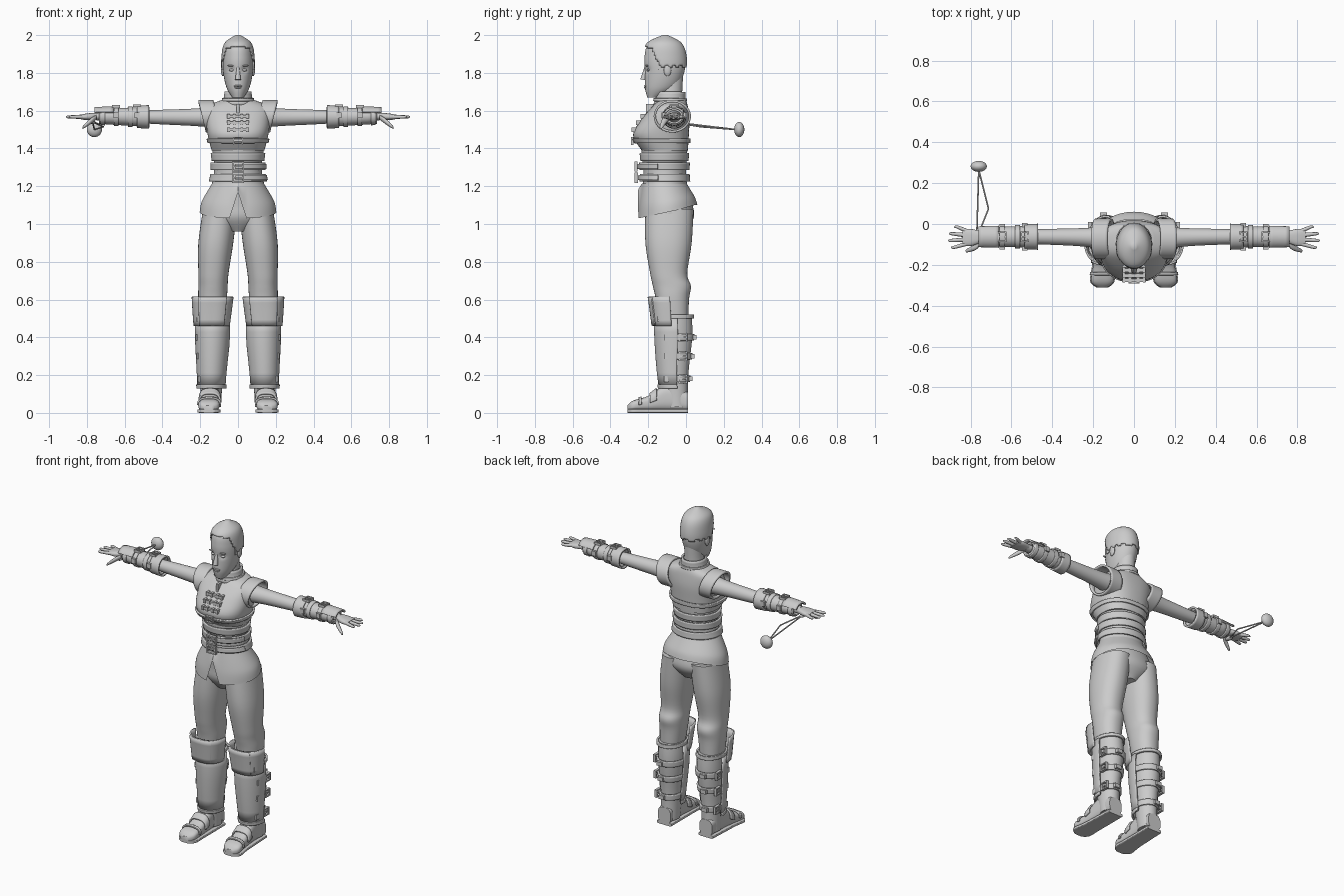
import bpy, bmesh
from math import cos, sin, pi, radians, exp
from mathutils import Matrix, Vector

default = bpy.data.objects.get("Cube")
if default:
    bpy.data.objects.remove(default, do_unlink=True)

# One plain material for the whole figure
GREY = (0.6, 0.6, 0.6, 1)
grey = bpy.data.materials.new("plain_grey")
grey.use_nodes = True
grey.diffuse_color = GREY
grey.node_tree.nodes["Principled BSDF"].inputs["Base Color"].default_value = GREY
parts = []


def finish(name, bm, mirror=False, thick=0):
    bmesh.ops.recalc_face_normals(bm, faces=bm.faces)
    mesh = bpy.data.meshes.new(name)
    bm.to_mesh(mesh)
    bm.free()
    mesh.materials.append(grey)
    obj = bpy.data.objects.new(name, mesh)
    bpy.context.collection.objects.link(obj)
    if thick:
        modifier = obj.modifiers.new("thickness", "SOLIDIFY")
        modifier.thickness, modifier.offset = thick, 0
    if mirror:
        obj.modifiers.new("mirror", "MIRROR").use_mirror_merge = False
    parts.append(obj)


def blend(rows, steps):
    """Smoothly interpolate section rows."""
    smooth = []
    last = len(rows) - 1
    for i in range(last):
        before, start, end, after = rows[max(0, i - 1)], rows[i], rows[i + 1], rows[min(last, i + 2)]
        for step in range(steps):
            u = step / steps
            ease = u * u * (3 - 2 * u)
            leave, arrive = u * (1 - u) ** 2 / 2, u * u * (u - 1) / 2
            smooth.append([b + (c - b) * ease + (c - a) * leave + (d - b) * arrive
                           for a, b, c, d in zip(before, start, end, after)])
    return smooth + [rows[last]]


def section(rows, position):
    """The blended section at one position along a form."""
    path = blend(rows, 9)
    for low, high in zip(path, path[1:]):
        if position <= high[0]:
            break
    u = (position - low[0]) / (high[0] - low[0])
    return [a + (b - a) * u for a, b in zip(low, high)]


def loft(name, rows, axis="z", seg=48, steps=5, power=2, arc=(0, 360), cap=True,
         thick=0, mirror=False, shape=None, keep=None):
    """Rows are (position, low, high, low, high) of rounded sections along an axis."""
    bm = bmesh.new()
    closed = arc[1] - arc[0] == 360
    count = seg if closed else seg + 1
    rings = []
    for t, a_low, a_high, b_low, b_high in blend(rows, steps):
        ring = []
        for k in range(count):
            angle = radians(arc[0] + (arc[1] - arc[0]) * k / seg)
            c, s = (abs(v) ** (2 / power) * (1 if v > 0 else -1) for v in (cos(angle), sin(angle)))
            a = (a_low + a_high + (a_high - a_low) * c) / 2
            b = (b_low + b_high + (b_high - b_low) * s) / 2
            co = Vector({"z": (a, b, t), "x": (t, a, b), "y": (a, t, b)}[axis])
            ring.append(bm.verts.new(shape(co) if shape else co))
        rings.append(ring)
    for low, high in zip(rings, rings[1:]):
        for k in range(seg):
            n = (k + 1) % count
            bm.faces.new((low[k], low[n], high[n], high[k]))
    if cap and closed:
        bm.faces.new(rings[0])
        bm.faces.new(rings[-1])
    if keep:
        unwanted = [f for f in bm.faces if not keep(f.calc_center_median())]
        bmesh.ops.delete(bm, geom=unwanted, context="FACES")
    finish(name, bm, mirror, thick)


def wrap(name, base, start, end, gap, thick=.01, **options):
    """A shell that follows another form at a small distance."""
    rows = []
    for k in range(6):
        t, a, b, c, d = section(base, start + (end - start) * k / 5)
        rows.append((t, a - gap, b + gap, c - gap, d + gap))
    loft(name, rows, steps=1, cap=False, thick=thick, **options)


def centred(*rows):
    """Expand (height, half width, front, back) rows."""
    return [(z, -half, half, front, back) for z, half, front, back in rows]


def tube(name, points):
    """A tapering finger along x."""
    rows = [(x, y - r, y + r, z - r, z + r) for x, y, z, r in points]
    loft(name, rows, "x", seg=12, mirror=True)


def boxes(name, items, mirror=False, turn=Matrix()):
    bm = bmesh.new()
    for place, size in items:
        matrix = Matrix.Translation(place) @ turn.to_4x4() @ Matrix.Diagonal((*size, 1))
        bmesh.ops.create_cube(bm, size=1, matrix=matrix)
    finish(name, bm, mirror)


def buckle(name, place, width, height, turn_axis=None, mirror=False):
    """A square frame with a tongue, facing the front unless turned."""
    turn = Matrix.Rotation(pi / 2, 4, turn_axis) if turn_axis else Matrix()
    bar = min(width, height) / 5
    items = [((0, 0, 0), (width, bar, bar))]
    for side in (-1, 1):
        items.append(((side * width / 2, 0, 0), (bar, bar * 2, height)))
        items.append(((0, 0, side * height / 2), (width + bar, bar * 2, bar)))
    boxes(name, [(Vector(place) + turn @ Vector(o), size) for o, size in items], mirror, turn)


def blob(name, place, size, mirror=False):
    bm = bmesh.new()
    matrix = Matrix.Translation(place) @ Matrix.Diagonal((*size, 1))
    bmesh.ops.create_uvsphere(bm, u_segments=20, v_segments=12, radius=1, matrix=matrix)
    finish(name, bm, mirror)


def rod(name, start, end, radius, tip):
    start, end = Vector(start), Vector(end)
    along = end - start
    matrix = Matrix.Translation((start + end) / 2) @ along.to_track_quat("Z", "Y").to_matrix().to_4x4()
    bm = bmesh.new()
    bmesh.ops.create_cone(bm, cap_ends=True, segments=10, radius1=radius, radius2=tip,
                          depth=along.length, matrix=matrix)
    finish(name, bm)


# Head, with hollow eye sockets
def sockets(co):
    if co.y < -.12:
        across, up = (abs(co.x) - .034) / .016, (co.z - 1.817) / .014
        co.y += .011 * exp(-across ** 2 - up ** 2)
    return co


skull = centred((1.67, .03, -.205, -.14), (1.72, .06, -.217, -.05), (1.8, .078, -.217, -.01),
                (1.88, .08, -.22, -.005), (1.95, .065, -.2, -.03), (1.99, .01, -.12, -.1))
loft("head", skull, seg=72, steps=8, shape=sockets)


# Close-cropped hair with a scalloped hairline
def in_hair(co):
    side = min(1, max(0, (co.y + .185) * 20))
    return co.z > 1.935 - side / 10 + .006 * sin(co.y * 170)


crown = Vector((0, -.11, 1.85))
loft("hair", skull, seg=72, steps=8, thick=.007, keep=in_hair, shape=lambda co: crown.lerp(co, 1.055))
boxes("sideburns", [((.08, -.135, 1.84), (.007, .02, .05))], mirror=True)

# Face details
rod("nose", (0, -.213, 1.835), (0, -.226, 1.763), .006, .016)
blob("eyes", (.034, -.2, 1.815), (.015, .008, .007), mirror=True)
blob("brows", (.036, -.207, 1.838), (.022, .008, .004), mirror=True)
for name, z, half in (("upper_lip", 1.731, .023), ("lower_lip", 1.722, .019)):
    blob(name, (0, -.213, z), (half, .01, .005))
blob("ears", (.08, -.098, 1.815), (.01, .02, .033), mirror=True)

# Neck and collar
neck = centred((1.6, .1, -.17, 0), (1.66, .06, -.147, -.02), (1.79, .05, -.135, -.015))
loft("neck", neck)
wrap("collar", neck, 1.63, 1.7, .012)
wrap("collar_trim", neck, 1.65, 1.665, .02)

# Sleeveless vest and its shoulder caps
vest = centred((1.39, .14, -.235, .01), (1.47, .16, -.28, .015), (1.55, .17, -.24, .018),
               (1.62, .165, -.18, .01), (1.655, .09, -.145, 0))
loft("vest", vest, power=2.4)


def slant(co):
    return co + Vector(((co.z - 1.65) / 4, 0, 0))


loft("shoulder_caps", [(x, -.165, .02, 1.49, 1.65) for x in (.13, .21)], "x",
     cap=False, thick=.012, mirror=True, shape=slant)

# Chest fastenings
clasps = [((0, -.188, 1.61), (.014, .045, .05))]
for z in (1.5, 1.535, 1.57):
    y = section(vest, z)[3] + .003
    clasps.append(((0, y, z), (.11, .028, .013)))
    clasps += [((x, y, z), (.014, .036, .024)) for x in (-.05, -.02, .02, .05)]
boxes("chest_clasps", clasps)
wrap("chest_strap", vest, 1.43, 1.452, .006, power=2.4)
buckle("chest_buckle", (0, -.285, 1.44), .045, .035)

# Waist wrap, belts and buckles
waist = centred((1.17, .15, -.23, .01), (1.28, .126, -.226, 0), (1.4, .137, -.238, .008))
loft("waist_wrap", waist)
wrap("upper_wrap", waist, 1.335, 1.375, .006)
for name, z in (("upper_belt", 1.305), ("lower_belt", 1.245)):
    wrap(name, waist, z - .02, z + .02, .014)
    wrap(name + "_end", waist, z - .013, z + .013, .025, arc=(265, 345))
    buckle(name + "_buckle", (0, section(waist, z)[3] - .037, z), .055, .045)


# Flared skirt with a split front and a dipping hem
def hem(co):
    front = min(1, max(0, (-.05 - co.y) * 5))
    back = min(1, max(0, (co.y + .05) * 10))
    drop = 1 + .3 * front - .2 * back
    if front:
        drop *= min(1, .25 + abs(co.x) * 17)
    return Vector((co.x, co.y, 1.215 - (1.215 - co.z) * drop))


loft("skirt", centred((1.073, .203, -.255, .06), (1.13, .19, -.25, .045), (1.215, .137, -.232, .004)),
     seg=112, steps=8, cap=False, shape=hem)

# Trousers
loft("hips", centred((.96, .06, -.17, -.01), (1.03, .18, -.215, .04), (1.1, .178, -.22, .035), (1.19, .142, -.225, .003)))
trousers = [(.45, .08, .2, -.14, .01), (.6, .06, .21, -.16, .016), (.67, .055, .21, -.175, .026),
            (.74, .05, .21, -.19, .007), (.9, .025, .21, -.215, .03), (1.08, .005, .185, -.215, .04)]
loft("trouser_legs", trousers, mirror=True, power=2.2)

# Boots, shin guards and knee guards
boots = [(.03, .09, .195, -.11, .01), (.2, .08, .2, -.135, .012), (.4, .06, .21, -.15, .033), (.52, .065, .21, -.15, .03)]
loft("boots", boots, mirror=True)
wrap("boot_cuffs", boots, .5, .52, .007, mirror=True)
front_half = (172, 368)
wrap("shin_guards", boots, .14, .5, .013, arc=front_half, mirror=True)
wrap("ankle_rims", boots, .13, .15, .018, arc=front_half, mirror=True)
wrap("knee_guards", trousers, .46, .615, .03, arc=(183, 357), power=2.6, mirror=True)
wrap("knee_panels", trousers, .463, .615, .036, arc=(235, 305), power=2.6, mirror=True)
for z in (.18, .3, .4):
    inner, outer, front, back = section(boots, z)[1:]
    wrap("calf_strap", boots, z - .017, z + .017, .006, arc=(-30, 210), mirror=True)
    boxes("strap_end", [((.15, back + .013, z), (.035, .02, .024))], mirror=True)
    boxes("guard_stud", [((outer + .003, -.1, z), (.018, .032, .032))], mirror=True)
    buckle("calf_buckle", (outer + .006, -.015, z), .04, .04, "Z", mirror=True)
boxes("knee_studs", [((.21, -.135, .5), (.02, .032, .032))], mirror=True)

# Shoes
shoes = [(-.31, .13, .18, .01, .04), (-.28, .1, .21, .01, .065), (-.2, .1, .2, .01, .09),
         (-.1, .1, .195, .01, .15), (.01, .1, .19, .01, .11)]
loft("shoes", shoes, "y", power=2.8, mirror=True)
loft("soles", [(y, low - .005, high + .005, 0, .02) for y, low, high, *rest in shoes], "y", power=6, mirror=True)
upper = dict(axis="y", power=2.8, arc=(0, 180), mirror=True)
wrap("shoe_straps", shoes, -.19, -.155, .006, **upper)
wrap("toe_caps", shoes, -.25, -.235, .004, **upper)

# Arms and bracers
arms = [(.12, -.13, -.01, 1.51, 1.62), (.25, -.11, -.02, 1.52, 1.61), (.45, -.1, -.025, 1.53, 1.603), (.76, -.09, -.035, 1.55, 1.59)]
sleeve = dict(axis="x", mirror=True)
loft("arms", arms, **sleeve)
wrap("bracers", arms, .48, .735, .013, **sleeve)
wrap("bracer_cuffs", arms, .47, .535, .022, **sleeve)
wrap("hand_flaps", arms, .66, .76, .024, arc=(25, 155), **sleeve)
for x in (.57, .645, .715):
    wrap("bracer_strap", arms, x - .012, x + .012, .019, **sleeve)
for x in (.535, .645):
    low, high, bottom, top = section(arms, x)[1:]
    buckle("bracer_buckle", (x, -.062, top + .027), .036, .045, "X", mirror=True)
    boxes("bracer_tabs", [((x, y, 1.575), (.026, .018, .03)) for y in (low - .023, high + .023)], mirror=True)

# Hands
loft("palms", [(.745, -.09, -.036, 1.553, 1.59), (.8, -.108, -.024, 1.55, 1.585), (.84, -.104, -.026, 1.556, 1.578)],
     power=2.5, **sleeve)
for i, tip in enumerate((.895, .91, .905, .88)):
    base = -.097 + i * .021
    end = base + (i - 1.4) * .012
    tube("fingers", [(.82, base, 1.567, .011), (tip - .015, end, 1.567, .008), (tip, end, 1.567, .003)])
tube("thumbs", [(.75, -.09, 1.565, .012), (.775, -.112, 1.548, .015), (.816, -.13, 1.515, .009), (.824, -.132, 1.508, .003)])

# Ball on cords held in the right hand
blob("sling_ball", (-.76, .282, 1.5), (.04, .027, .04))
ball_end, bend, hand = (-.76, .265, 1.5), (-.712, .075, 1.515), (-.77, -.07, 1.54)
for name, start, end in (("straight_cord", ball_end, hand), ("slack_cord", ball_end, bend), ("slack_cord_return", bend, hand)):
    rod(name, start, end, .004, .004)
blob("sling_grip", hand, (.015, .03, .012))

# Smooth shading with crisp edges
bpy.ops.object.select_all(action="DESELECT")
for obj in parts:
    obj.select_set(True)
bpy.context.view_layer.objects.active = parts[0]
bpy.ops.object.shade_smooth_by_angle(angle=radians(40))
